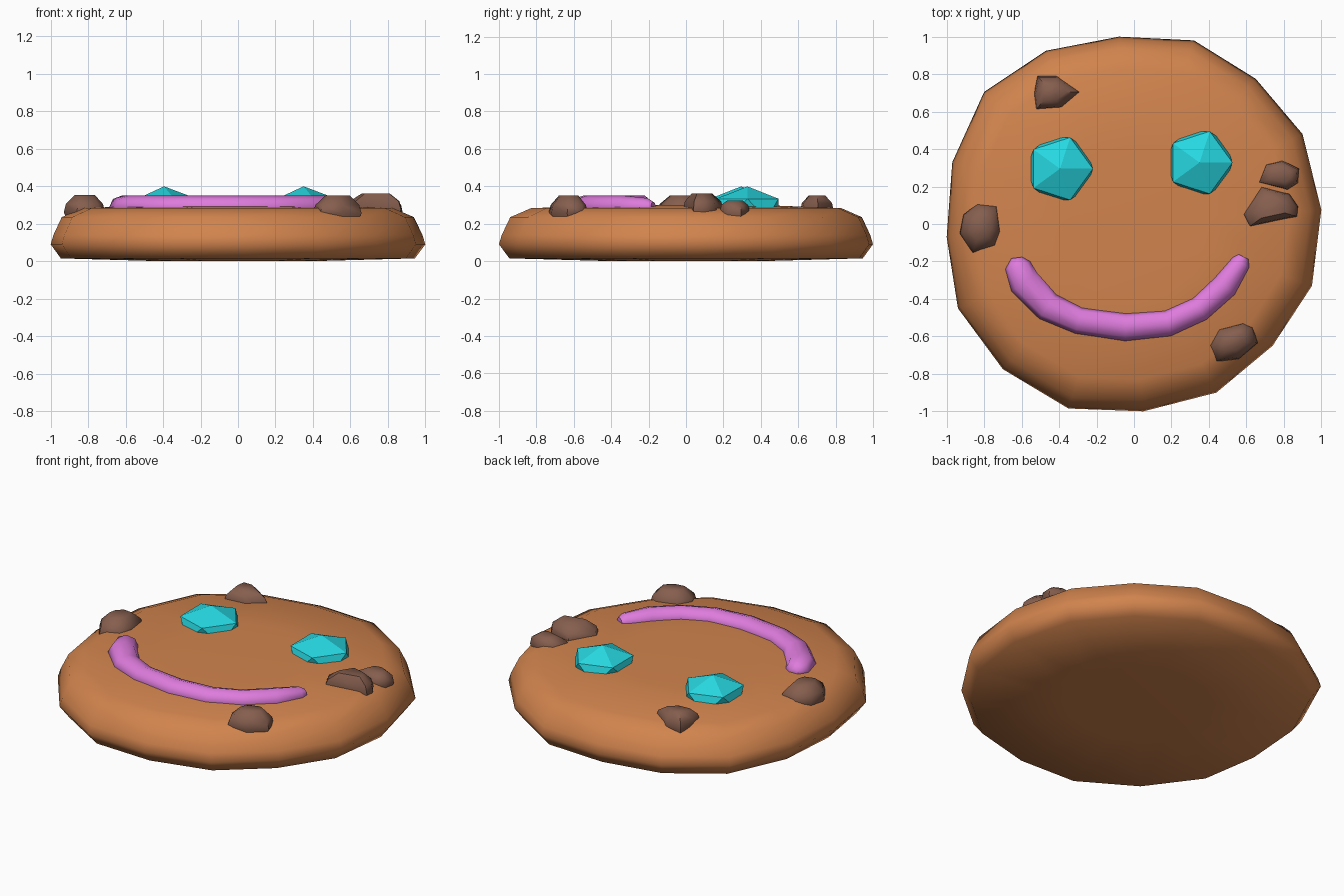
import bpy, bmesh, math
from mathutils import Vector

if "Cube" in bpy.data.objects:
    bpy.data.objects.remove(bpy.data.objects["Cube"])


def material(name, rgb):
    m = bpy.data.materials.new(name)
    m.diffuse_color = (*rgb, 1)
    m.use_nodes = True
    m.node_tree.nodes["Principled BSDF"].inputs["Base Color"].default_value = m.diffuse_color
    return m


DOUGH = material("baked dough", (0.64, 0.23, 0.075))
CHOC = material("chocolate", (0.235, 0.112, 0.076))
PINK = material("pink icing", (0.73, 0.20, 0.72))
CYAN = material("cyan candy", (0.02, 0.69, 0.76))


def finish(ob, mat, angle):
    ob.data.materials.append(mat)
    bpy.ops.object.select_all(action='DESELECT')
    ob.select_set(True)
    bpy.context.view_layer.objects.active = ob
    bpy.ops.object.shade_smooth_by_angle(angle=math.radians(angle))


def loft(name, rings, mat, angle=55):
    """Skin a stack of equal-length rings and cap both ends."""
    bm = bmesh.new()
    vs = [[bm.verts.new(p) for p in r] for r in rings]
    n = len(vs[0])
    for a, b in zip(vs, vs[1:]):
        for i in range(n):
            j = (i + 1) % n
            bm.faces.new((a[i], a[j], b[j], b[i]))
    bm.faces.new(vs[0][::-1])
    bm.faces.new(vs[-1])
    bmesh.ops.recalc_face_normals(bm, faces=bm.faces)
    me = bpy.data.meshes.new(name)
    bm.to_mesh(me)
    bm.free()
    ob = bpy.data.objects.new(name, me)
    bpy.context.collection.objects.link(ob)
    finish(ob, mat, angle)


def scaled(outline, s, z):
    cx = sum(p[0] for p in outline) / len(outline)
    cy = sum(p[1] for p in outline) / len(outline)
    return [(cx + (x - cx) * s, cy + (y - cy) * s, z) for x, y in outline]


# Cookie body: uneven 16-sided disc with a rounded rim
disc = [(-.08, 1), (-.47, .925), (-.8, .705), (-.97, .33), (-1, -.07), (-.94, -.45),
        (-.7, -.775), (-.35, -.985), (.05, -1), (.44, -.9), (.74, -.65), (.95, -.33),
        (1, .075), (.9, .48), (.65, .775), (.32, .98)]
profile = [(.4, 0), (.945, .015), (1, .09), (.985, .14), (.94, .235), (.83, .283), (.4, .3)]
loft("cookie", [scaled(disc, s, z) for s, z in profile], DOUGH)

# Candy eyes: squashed icospheres sunk into the top
for name, x, y in (("left_eye", -.395, .295), ("right_eye", .35, .328)):
    bpy.ops.mesh.primitive_ico_sphere_add(subdivisions=1, radius=.196, location=(x, y, .28))
    eye = bpy.context.object
    eye.name = name
    eye.scale.z = .61
    finish(eye, CYAN, 40)

# Icing smile: flattened tube swept along the mouth, with rounded ends
path = [(-.625, -.18, .03), (-.62, -.22, .07), (-.585, -.31, .085), (-.46, -.44, .08),
        (-.295, -.515, .072), (-.045, -.55, .075), (.18, -.53, .07), (.35, -.453, .068),
        (.485, -.33, .07), (.57, -.205, .052), (.585, -.175, .03)]
rings = []
for i, (x, y, w) in enumerate(path):
    a, b = path[max(i - 1, 0)], path[min(i + 1, len(path) - 1)]
    side = Vector((a[1] - b[1], b[0] - a[0], 0)).normalized()
    h = .06 if w > .06 else w * .9
    rings.append([Vector((x, y, .29)) + side * w * math.cos(t) + Vector((0, 0, h * math.sin(t)))
                  for t in (k * math.tau / 8 for k in range(8))])
loft("smile", rings, PINK)

# Chocolate chunks: outline, widest height, top height
chunks = [
    ([(-.515, .79), (-.41, .79), (-.285, .705), (-.385, .62), (-.525, .61), (-.535, .69)], .285, .35),
    ([(-.835, .11), (-.73, .1), (-.71, -.04), (-.74, -.12), (-.86, -.155), (-.93, -.05), (-.91, .05)], .28, .352),
    ([(.7, .32), (.79, .34), (.88, .295), (.875, .22), (.82, .18), (.66, .22)], .275, .325),
    ([(.68, .2), (.83, .16), (.875, .095), (.87, .04), (.75, .015), (.615, -.015), (.58, .05)], .295, .362),
    ([(.585, -.525), (.635, -.55), (.66, -.635), (.56, -.72), (.44, -.735), (.4, -.65), (.45, -.56)], .275, .35),
]
for i, (o, zm, zt) in enumerate(chunks):
    loft(f"chocolate_chunk_{i + 1}",
         [scaled(o, .75, .2), scaled(o, 1, zm - .02), scaled(o, .9, zm + .025), scaled(o, .5, zt)], CHOC)
